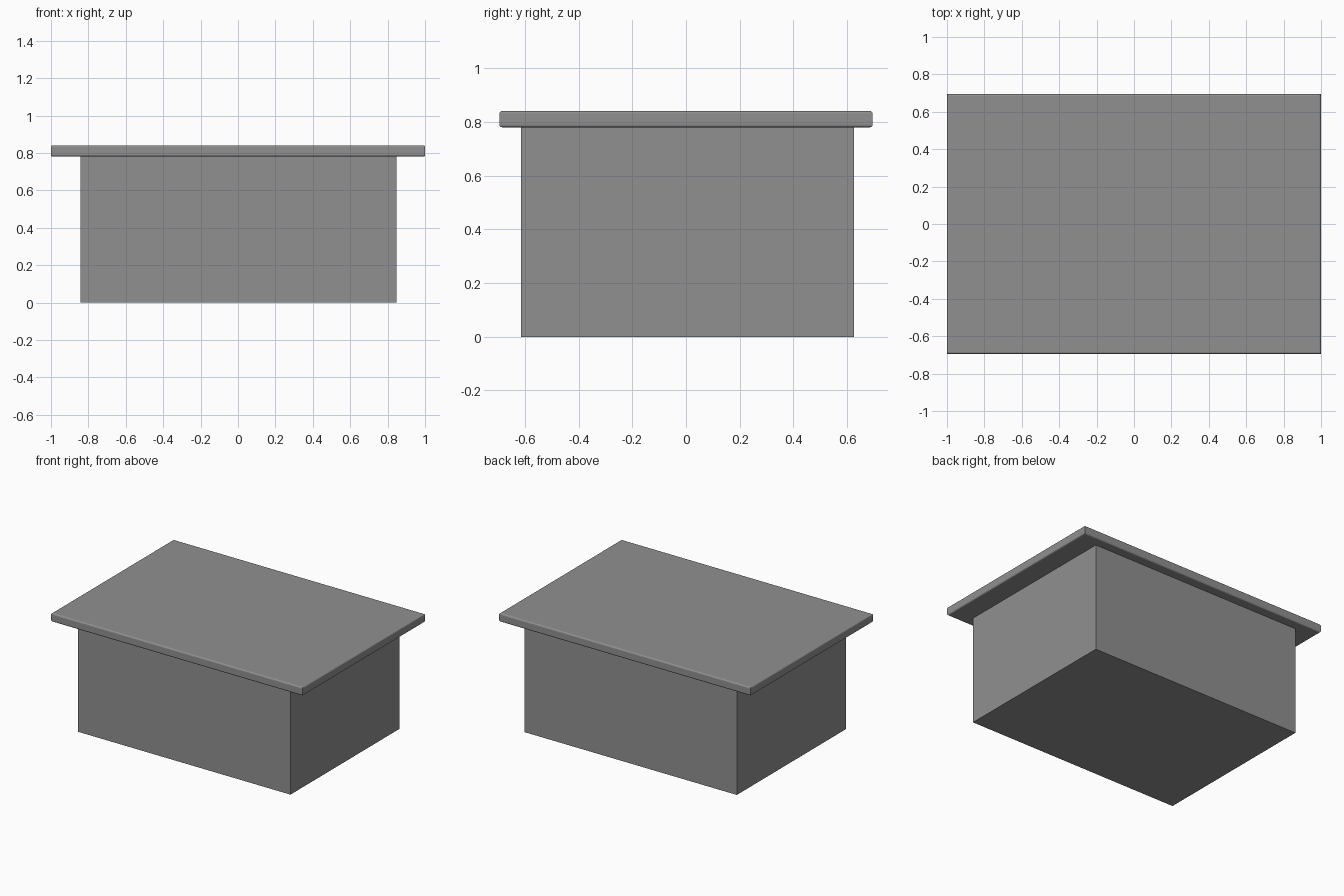
import bpy, bmesh

if "Cube" in bpy.data.objects:
    bpy.data.objects.remove(bpy.data.objects["Cube"])

# Dark grey finish shared by both parts
grey = bpy.data.materials.new("dark_grey")
grey.diffuse_color = (0.28, 0.28, 0.28, 1)
grey.use_nodes = True
grey.node_tree.nodes["Principled BSDF"].inputs["Base Color"].default_value = grey.diffuse_color


def box(name, x, y, z, bevel=0.0):
    """Box from (min, max) ranges; optional rounding of its horizontal edges."""
    bm = bmesh.new()
    bmesh.ops.create_cube(bm, size=1)
    for v in bm.verts:
        v.co = [r[0] if c < 0 else r[1] for c, r in zip(v.co, (x, y, z))]
    if bevel:
        rims = [e for e in bm.edges if abs(e.verts[0].co.z - e.verts[1].co.z) < 1e-5]
        bmesh.ops.bevel(bm, geom=rims, offset=bevel, segments=3,
                        profile=0.5, affect='EDGES')
    bmesh.ops.recalc_face_normals(bm, faces=bm.faces)
    mesh = bpy.data.meshes.new(name)
    bm.to_mesh(mesh)
    bm.free()
    mesh.materials.append(grey)
    obj = bpy.data.objects.new(name, mesh)
    bpy.context.collection.objects.link(obj)
    return obj


# Solid base, set slightly off centre towards the back
box("base_block", (-0.842, 0.848), (-0.615, 0.625), (0, 0.782))

# Overhanging top with softened upper and lower rims
box("table_top", (-1, 1), (-0.695, 0.695), (0.78, 0.841), bevel=0.01)
